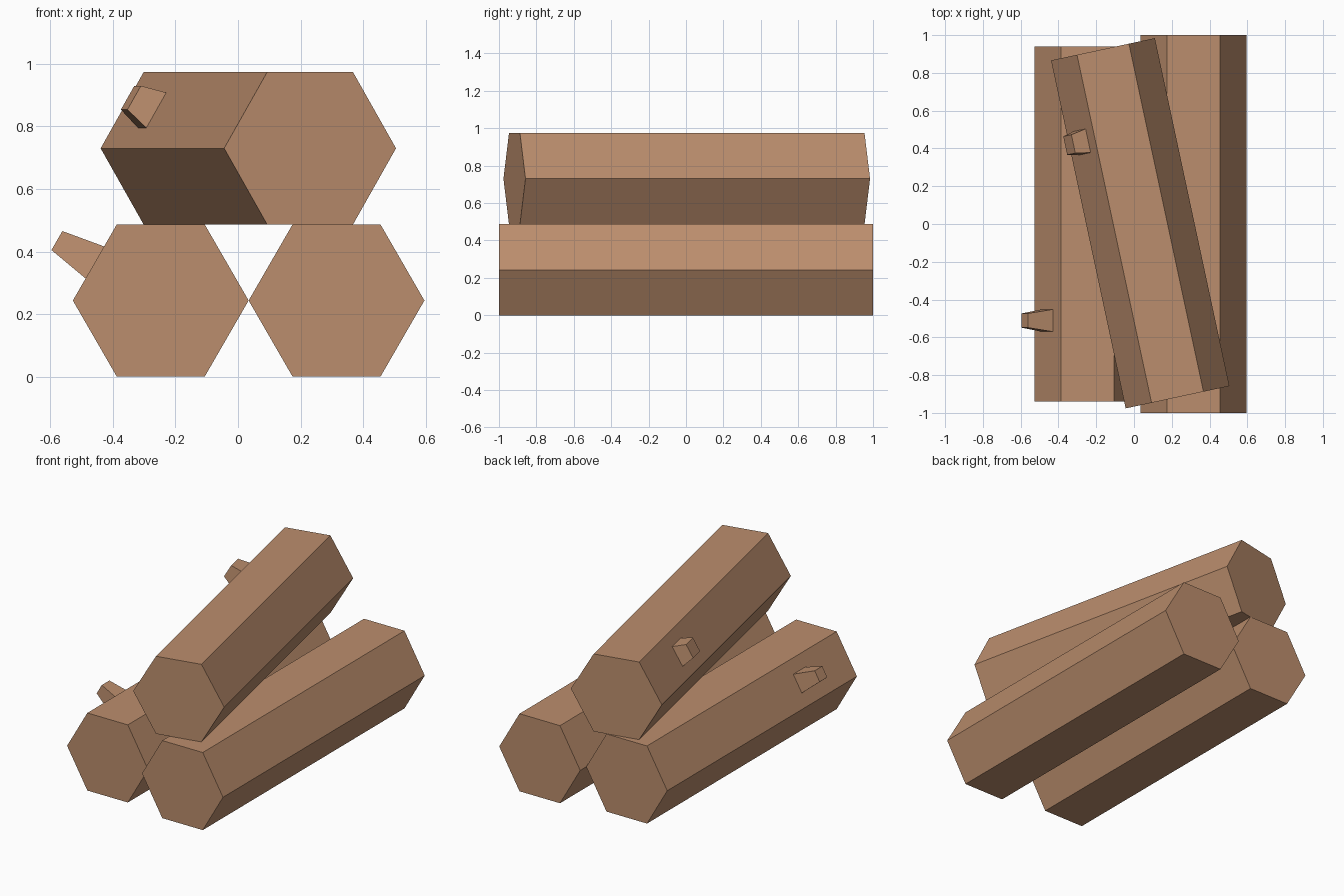
import bpy, bmesh, math
from mathutils import Matrix, Vector

if "Cube" in bpy.data.objects:
    bpy.data.objects.remove(bpy.data.objects["Cube"])

R = 0.281                       # log radius
H = R * math.sqrt(3) / 2        # distance from log axis to a flat side

wood = bpy.data.materials.new("brown wood")
wood.diffuse_color = (0.50, 0.27, 0.153, 1)
wood.use_nodes = True
wood.node_tree.nodes["Principled BSDF"].inputs["Base Color"].default_value = wood.diffuse_color


def make_object(name, bm, matrix):
    bmesh.ops.recalc_face_normals(bm, faces=bm.faces)
    mesh = bpy.data.meshes.new(name)
    bm.to_mesh(mesh)
    bm.free()
    mesh.materials.append(wood)
    obj = bpy.data.objects.new(name, mesh)
    obj.matrix_world = matrix
    bpy.context.collection.objects.link(obj)


def log(name, x, y, z, length, angle=0):
    """Six-sided log lying along y, turned about z. Returns its frame."""
    frame = Matrix.Translation((x, y, z)) @ Matrix.Rotation(angle, 4, 'Z')
    bm = bmesh.new()
    bmesh.ops.create_cone(bm, cap_ends=True, segments=6, radius1=R, radius2=R,
                          depth=length)
    # Put corners at +x and -x, with flat top and bottom
    corner = max(bm.verts, key=lambda v: v.co.x).co
    spin = Matrix.Rotation(-math.atan2(corner.y, corner.x), 4, 'Z')
    bm.transform(Matrix.Rotation(math.radians(90), 4, 'X') @ spin)
    make_object(name, bm, frame)
    return frame


def stub(name, frame, along, base, tip, length):
    """Tapered square branch stub on the upper left side of a log."""
    normal = Vector((-math.sqrt(3) / 2, 0, 0.5))
    side = Vector((0, 1, 0))
    slope = side.cross(normal)
    bm = bmesh.new()
    rings = []
    for (w, h), d in ((base, -0.005), (tip, length)):
        centre = normal * (H + d) + side * along
        rings.append([bm.verts.new(centre + side * (a * w / 2) + slope * (b * h / 2))
                      for a, b in ((-1, -1), (1, -1), (1, 1), (-1, 1))])
    bm.faces.new(rings[0])
    bm.faces.new(rings[1])
    for i in range(4):
        j = (i + 1) % 4
        bm.faces.new((rings[0][i], rings[0][j], rings[1][j], rings[1][i]))
    make_object(name, bm, frame)


# Two logs on the ground and one laid askew on top
left = log("left_log", -0.247, 0, H, 1.88)
log("right_log", 0.315, 0, H, 2.0)
top = log("top_log", 0.033, 0.004, 3 * H, 1.884, math.radians(12.1))

# Cut branch stubs
stub("left_log_stub", left, -0.511, (0.12, 0.12), (0.075, 0.07), 0.14)
stub("top_log_stub", top, 0.485, (0.13, 0.133), (0.1, 0.088), 0.08)
